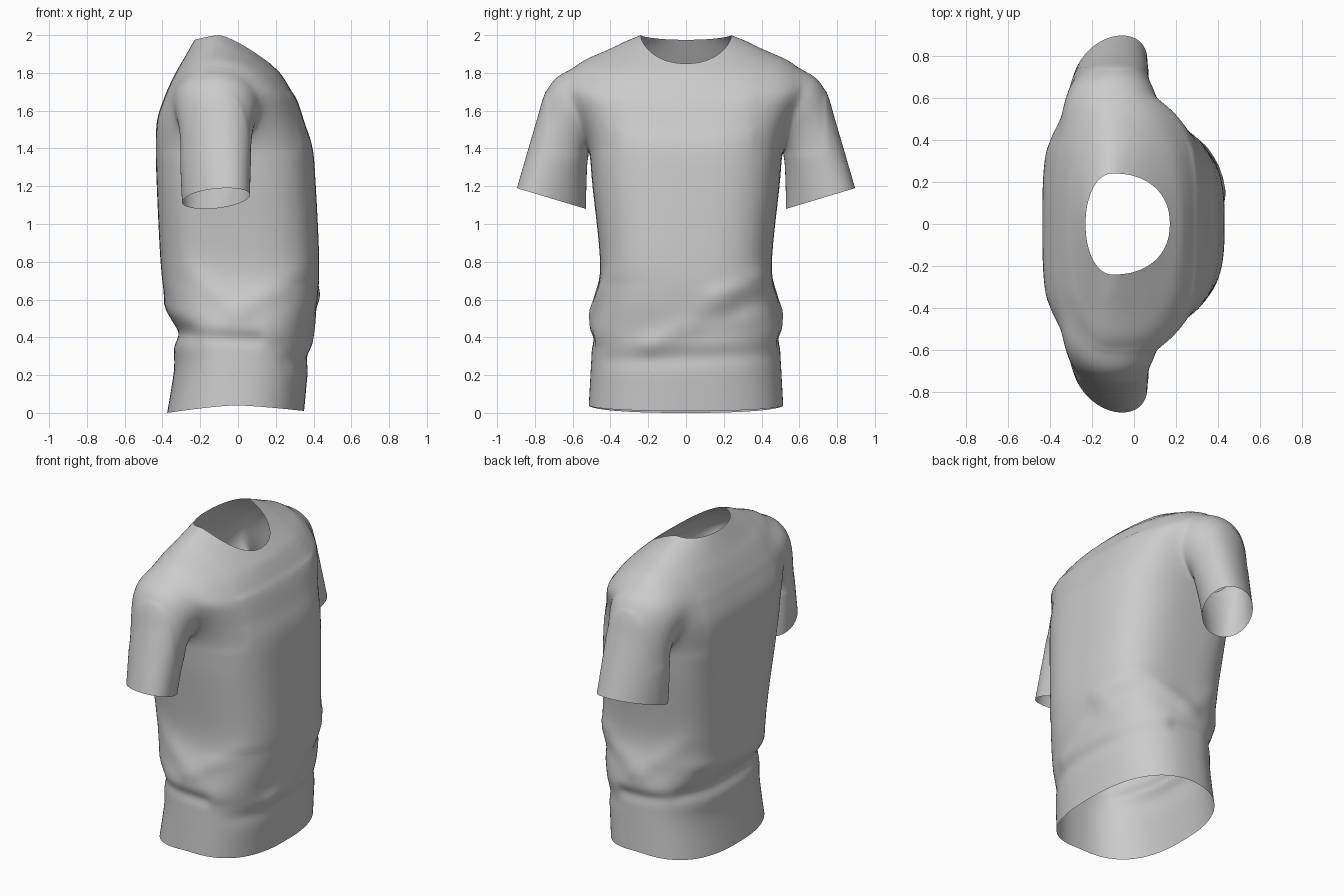
import bpy, bmesh, math
from mathutils import Vector

if "Cube" in bpy.data.objects:
    bpy.data.objects.remove(bpy.data.objects["Cube"])

SEG, SUB = 96, 7


def catmull(rows, sub):
    """Smoothly interpolate rows of numbers."""
    out = []
    for i in range(len(rows) - 1):
        a, b = rows[max(i - 1, 0)], rows[i]
        c, d = rows[i + 1], rows[min(i + 2, len(rows) - 1)]
        for k in range(sub):
            t = k / sub
            out.append([0.5 * (2 * q + (r - p) * t + (2 * p - 5 * q + 4 * r - s) * t * t
                               + (3 * q - p - 3 * r + s) * t ** 3)
                        for p, q, r, s in zip(a, b, c, d)])
    return out + [list(rows[-1])]


def power(v, e):
    return math.copysign(abs(v) ** e, v)


def loft(name, rings):
    """Closed tube through rings; returns the object and both cap centres."""
    bm = bmesh.new()
    loops = [[bm.verts.new(p) for p in ring] for ring in rings]
    n = len(loops[0])
    for lo, hi in zip(loops, loops[1:]):
        for i in range(n):
            j = (i + 1) % n
            bm.faces.new((lo[i], lo[j], hi[j], hi[i]))
    centres = []
    for loop in (loops[0], loops[-1]):
        mid = sum((v.co for v in loop), Vector()) / n
        hub = bm.verts.new(mid)
        centres.append(mid)
        for i in range(n):
            bm.faces.new((loop[i], loop[(i + 1) % n], hub))
    bmesh.ops.recalc_face_normals(bm, faces=bm.faces)
    me = bpy.data.meshes.new(name)
    bm.to_mesh(me)
    bm.free()
    ob = bpy.data.objects.new(name, me)
    bpy.context.collection.objects.link(ob)
    return ob, centres


# Cloth folds: side, segment start, segment end, width, height
FOLDS = [
    ("front", (0.48, 0.74), (0.15, 0.62), 0.05, 0.018),
    ("front", (0.20, 0.55), (-0.20, 0.36), 0.06, 0.016),
    ("front", (0.45, 0.60), (0.10, 0.50), 0.05, -0.016),
    ("front", (0.45, 0.31), (-0.40, 0.28), 0.05, -0.014),
    ("back", (-0.40, 0.42), (0.40, 0.42), 0.05, -0.020),
    ("back", (-0.40, 0.52), (0.35, 0.60), 0.05, 0.012),
    ("side", (-0.28, 0.41), (0.10, 0.39), 0.04, -0.018),
    ("side", (-0.30, 0.78), (0.0, 0.54), 0.06, 0.012),
    ("side", (0.0, 0.54), (0.32, 0.72), 0.06, 0.012),
]


def fold(p, u, v):
    """Push a torso point in or out along the folds."""
    q = p.copy()
    for side, a, b, w, h in FOLDS:
        flat = Vector((p.x if side == "side" else p.y, p.z))
        a, b = Vector(a), Vector(b)
        t = max(0, min(1, (flat - a).dot(b - a) / (b - a).length_squared))
        g = h * math.exp(-((flat - a.lerp(b, t)).length / w) ** 2)
        if side == "side":
            q.y += g * v ** 3
        elif (side == "front") == (u > 0):
            q.x += g * u
    return q


# Torso keys: back x, back z, front x, front z, side x, side y, side z, back squareness
TORSO = [
    (-.375, .00, .350, .01, -.01, .515, .04, 2.5),
    (-.340, .22, .370, .22, -.01, .505, .22, 2.5),
    (-.340, .34, .385, .34, -.01, .500, .34, 2.5),
    (-.338, .44, .390, .44, -.01, .510, .44, 2.6),
    (-.385, .60, .420, .60, -.01, .478, .60, 2.8),
    (-.410, .80, .430, .80, -.02, .455, .80, 3.0),
    (-.430, 1.2, .412, 1.2, -.06, .495, 1.2, 3.5),
    (-.435, 1.4, .395, 1.4, -.08, .515, 1.4, 3.8),
    (-.428, 1.55, .355, 1.53, -.09, .56, 1.56, 3.8),
    (-.390, 1.67, .315, 1.65, -.10, .62, 1.69, 3.2),
    (-.360, 1.74, .280, 1.71, -.10, .63, 1.78, 2.7),
    (-.325, 1.81, .250, 1.76, -.10, .57, 1.86, 2.4),
    (-.290, 1.87, .222, 1.80, -.10, .46, 1.91, 2.2),
    (-.230, 1.975, .170, 1.85, -.10, .24, 2.00, 2.1),
]

rings = []
for xb, zb, xf, zf, xs, ys, zs, nb in catmull(TORSO, SUB):
    ring = []
    for i in range(SEG):
        a = 2 * math.pi * (i + 0.5) / SEG
        c = math.cos(a)
        x, z, n = (xf, zf, 0.75 + 0.7 * nb if nb < 2.9 else min(nb, 3.0)) if c > 0 else (xb, zb, nb)
        u, v = power(c, 2 / n), power(math.sin(a), 2 / n)
        p = Vector((xs + (x - xs) * abs(u), ys * v, zs + (z - zs) * abs(u) ** 1.35))
        ring.append(fold(p, u, v))
    rings.append(ring)
shirt, openings = loft("t_shirt", rings)

# Sleeve keys: outer y, outer z, inner y, inner z, back x, front x, forward skew
SLEEVE = [
    (.44, 1.83, .34, 1.50, -.35, .16, .00),
    (.55, 1.835, .42, 1.46, -.350, .145, .00),
    (.64, 1.810, .470, 1.43, -.340, .125, .00),
    (.71, 1.760, .505, 1.39, -.325, .105, .01),
    (.755, 1.67, .520, 1.34, -.312, .085, .02),
    (.79, 1.55, .525, 1.27, -.303, .072, .035),
    (.84, 1.38, .528, 1.18, -.295, .060, .05),
    (.895, 1.19, .530, 1.08, -.285, .052, .06),
]

for side in (-1, 1):
    rings = []
    for yo, zo, yi, zi, xb, xf, skew in catmull(SLEEVE, SUB):
        ring = []
        for i in range(64):
            a = 2 * math.pi * i / 64
            c, s = power(math.cos(a), 0.97), power(math.sin(a), 0.97)
            ring.append(Vector(((xb + xf) / 2 + (xf - xb) / 2 * s + skew * c,
                                side * ((yo + yi) / 2 + (yo - yi) / 2 * c),
                                (zo + zi) / 2 + (zo - zi) / 2 * c)))
        rings.append(ring)
    sleeve, ends = loft("sleeve_helper", rings)
    openings.append(ends[1])
    mod = shirt.modifiers.new("join_sleeve", "BOOLEAN")
    mod.operation, mod.solver, mod.object = "UNION", "EXACT", sleeve
    sleeve.hide_render = True

# Bake the union, then remove the helpers
deps = bpy.context.evaluated_depsgraph_get()
baked = bpy.data.meshes.new_from_object(shirt.evaluated_get(deps))
shirt.modifiers.clear()
shirt.data = baked
for ob in [o for o in bpy.data.objects if o is not shirt]:
    bpy.data.objects.remove(ob)

# Open hem, neck and cuffs, then soften the armhole joins
bm = bmesh.new()
bm.from_mesh(baked)
hubs = [v for v in bm.verts if any((v.co - c).length < 1e-3 for c in openings)]
bmesh.ops.delete(bm, geom=hubs, context="VERTS")
bmesh.ops.remove_doubles(bm, verts=bm.verts, dist=0.002)
soft = [v for v in bm.verts if 0.36 < abs(v.co.y) < 0.74 and v.co.z > 1.36
        and not v.is_boundary]
for _ in range(22):
    bmesh.ops.smooth_vert(bm, verts=soft, factor=0.5,
                          use_axis_x=True, use_axis_y=True, use_axis_z=True)
for f in bm.faces:
    f.smooth = True
bm.to_mesh(baked)
bm.free()
